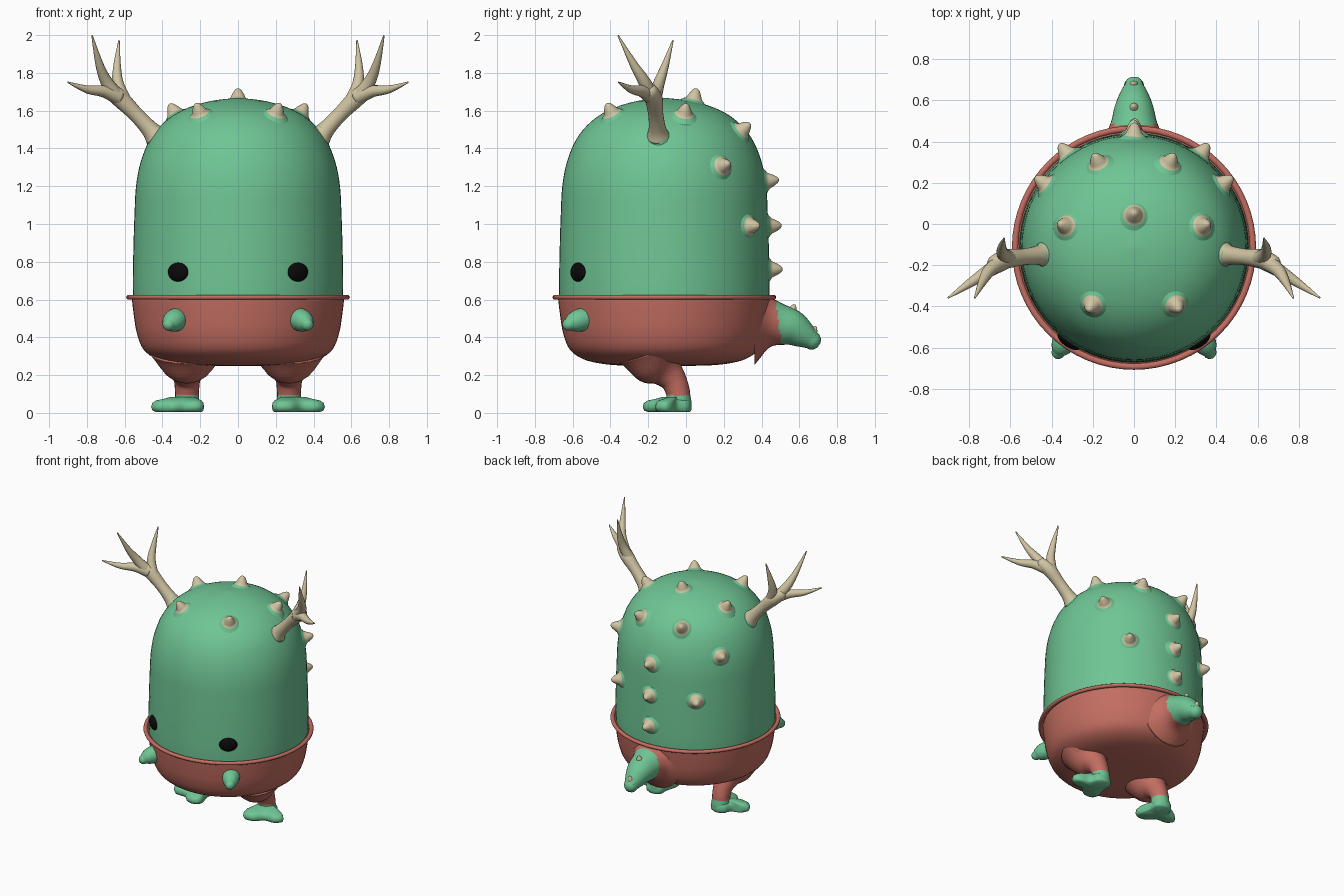
import bpy, bmesh, math
from mathutils import Vector
from mathutils.bvhtree import BVHTree

if "Cube" in bpy.data.objects:
    bpy.data.objects.remove(bpy.data.objects["Cube"])


def material(name, rgb):
    m = bpy.data.materials.new(name)
    m.use_nodes = True
    m.diffuse_color = (*rgb, 1)
    bsdf = m.node_tree.nodes["Principled BSDF"]
    bsdf.inputs["Base Color"].default_value = (*rgb, 1)
    bsdf.inputs["Roughness"].default_value = 0.7
    return m


GREEN = material("skin green", (0.16, 0.56, 0.30))
RED = material("trouser red", (0.55, 0.155, 0.12))
BONE = material("bone", (0.63, 0.55, 0.36))
BLACK = material("eye black", (0.003, 0.003, 0.003))
CY = -0.115  # y of the body's axis


def smooth_path(points, steps=5, closed=False):
    """Catmull-Rom curve through points of any dimension."""
    p = [Vector(q) for q in points]
    n = len(p)
    out = []
    for i in range(n if closed else n - 1):
        if closed:
            a, b, c, d = (p[(i + k) % n] for k in (-1, 0, 1, 2))
        else:
            a, b, c, d = p[max(i - 1, 0)], p[i], p[i + 1], p[min(i + 2, n - 1)]
        for s in range(steps):
            t = s / steps
            out.append(0.5 * (2 * b + (c - a) * t + (2 * a - 5 * b + 4 * c - d) * t * t
                              + (3 * b - a - 3 * c + d) * t ** 3))
    if not closed:
        out.append(p[-1])
    return out


def loft(name, rings, mats, rule=None):
    """Skin a list of rings, close both ends, colour the faces by a rule."""
    bm = bmesh.new()
    loops = [[bm.verts.new(v) for v in ring] for ring in rings]
    n = len(loops[0])
    for a, b in zip(loops, loops[1:]):
        for i in range(n):
            j = (i + 1) % n
            bm.faces.new((a[i], a[j], b[j], b[i]))
    for ring in (loops[0], loops[-1]):
        tip = bm.verts.new(sum((v.co for v in ring), Vector()) / n)
        for i in range(n):
            bm.faces.new((ring[i], ring[(i + 1) % n], tip))
    bmesh.ops.recalc_face_normals(bm, faces=bm.faces)
    for f in bm.faces:
        f.smooth = True
        if rule:
            f.material_index = int(rule(f.calc_center_median()))
    mesh = bpy.data.meshes.new(name)
    bm.to_mesh(mesh)
    bm.free()
    for m in mats:
        mesh.materials.append(m)
    ob = bpy.data.objects.new(name, mesh)
    bpy.context.collection.objects.link(ob)
    return ob


def circle(centre, u, v, r, n):
    angles = [2 * math.pi * i / n for i in range(n)]
    return [centre + r * (math.cos(a) * u + math.sin(a) * v) for a in angles]


def lathe(name, profile, mats, rule=None, origin=(0, 0, 0), axis=(0, 0, 1), n=64, steps=4):
    """Turn a (radius, height) profile around an axis."""
    axis = Vector(axis).normalized()
    u = axis.orthogonal().normalized()
    v = axis.cross(u)
    rings = [circle(Vector(origin) + axis * h, u, v, max(r, 0.001), n)
             for r, h in smooth_path(profile, steps)]
    return loft(name, rings, mats, rule)


def tube(name, points, mats, rule=None, side=1, n=20):
    """Round limb through (x, y, z, radius) points with a domed tip."""
    path = smooth_path([(x * side, y, z, r) for x, y, z, r in points])
    pos = [q.xyz for q in path]
    rad = [q.w for q in path]
    end = (pos[-1] - pos[-2]).normalized()
    r0, p0 = rad[-1], pos[-1]
    for k in (0.35, 0.7, 0.95):
        pos.append(p0 + end * r0 * k)
        rad.append(r0 * math.sqrt(1 - k * k))
    rings, u = [], Vector((1, 0.3, 0))
    for i, p in enumerate(pos):
        t = (pos[min(i + 1, len(pos) - 1)] - pos[max(i - 1, 0)]).normalized()
        u = (u - t * u.dot(t)).normalized()
        rings.append(circle(p, u, t.cross(u), rad[i], n))
    return loft(name, rings, mats, rule)


# Body dome and trousers
body = lathe("body", [(0.555, 0.59), (0.557, 0.7), (0.553, 0.9), (0.548, 1.05), (0.54, 1.2),
                      (0.515, 1.33), (0.465, 1.45), (0.39, 1.54), (0.29, 1.605),
                      (0.15, 1.65), (0, 1.668)], [GREEN], origin=(0, CY, 0))
lathe("trousers", [(0, 0.25), (0.2, 0.25), (0.33, 0.26), (0.43, 0.285), (0.5, 0.335),
                   (0.535, 0.42), (0.552, 0.52), (0.562, 0.605)], [RED], origin=(0, CY, 0))
rim = [(0.577 + 0.015 * math.cos(a), 0.612 + 0.013 * math.sin(a))
       for a in (math.pi * k / 6 for k in range(-6, 7))]
lathe("waistband", rim, [RED], origin=(0, CY, 0), steps=1)

surface = BVHTree.FromObject(body, bpy.context.evaluated_depsgraph_get())


def spike(name, point, normal, size=1.0):
    profile = [(0.085, -0.015), (0.058, 0.004), (0.043, 0.016), (0.033, 0.036),
               (0.02, 0.058), (0.01, 0.068), (0, 0.071)]
    normal = Vector(normal).normalized()
    lathe(name, [(r * size, h * size) for r, h in profile], [GREEN, BONE],
          lambda c: (c - Vector(point)).dot(normal) > 0.009 * size,
          point, normal, n=20, steps=3)


# Spikes over the head and down the back
for p in [(0, 0.05, 1.69), (0, 0.45, 1.23), (0, 0.46, 0.99), (0, 0.46, 0.76)]:
    spot, normal, _, _ = surface.find_nearest(Vector(p))
    spike("middle_spike", spot, normal)
for side, tag in ((1, "left"), (-1, "right")):
    for x, y, z in [(0.2, -0.39, 1.58), (0.33, -0.01, 1.58), (0.17, 0.29, 1.49),
                    (0.44, 0.2, 1.31), (0.34, 0.36, 0.99)]:
        spot, normal, _, _ = surface.find_nearest(Vector((x * side, y, z)))
        spike(tag + "_spike", spot, normal)

    # Antler with three tines
    tube(tag + "_antler_socket", [(0.38, -0.14, 1.40, 0.1), (0.42, -0.145, 1.45, 0.075),
                                  (0.45, -0.15, 1.485, 0.05)], [GREEN], side=side)
    tube(tag + "_antler_stem", [(0.435, -0.148, 1.465, 0.062), (0.47, -0.152, 1.505, 0.046),
                                (0.54, -0.16, 1.58, 0.04), (0.62, -0.17, 1.66, 0.047),
                                (0.67, -0.19, 1.7, 0.042)], [BONE], side=side)
    for tine in ([(0.60, -0.17, 1.65, 0.038), (0.635, -0.145, 1.74, 0.031),
                  (0.64, -0.11, 1.84, 0.02), (0.63, -0.07, 1.97, 0.004)],
                 [(0.64, -0.18, 1.67, 0.042), (0.70, -0.225, 1.76, 0.032),
                  (0.735, -0.28, 1.85, 0.021), (0.772, -0.358, 1.996, 0.004)],
                 [(0.63, -0.18, 1.67, 0.042), (0.71, -0.23, 1.702, 0.032),
                  (0.80, -0.29, 1.713, 0.021), (0.9, -0.357, 1.75, 0.004)]):
        tube(tag + "_antler_tine", tine, [BONE], side=side, n=14)

    # Eye, a shallow oval lying on the body
    out = Vector((0.32 * side, -0.46, 0)).normalized()
    across = Vector((-out.y, out.x, 0))
    up = Vector((0, 0, 1))
    eye_at = Vector((0, CY, 0.745)) + out * 0.553
    rings = []
    for k in range(7):
        a = math.pi / 2 * k / 6.2
        rings.append(circle(eye_at + out * 0.028 * math.sin(a), across * 1.25, up,
                            0.051 * math.cos(a), 28))
    loft(tag + "_eye", rings, [BLACK])

    # Stubby arm
    tube(tag + "_arm", [(0.30, -0.50, 0.505, 0.06), (0.335, -0.565, 0.49, 0.06),
                        (0.355, -0.60, 0.478, 0.05), (0.367, -0.622, 0.468, 0.033)],
         [GREEN], side=side)

    # Leg flaring into the trousers, green at the ankle
    tube(tag + "_leg", [(0.27, -0.16, 0.32, 0.2), (0.27, -0.14, 0.262, 0.15),
                        (0.27, -0.10, 0.215, 0.092), (0.27, -0.065, 0.17, 0.07),
                        (0.27, -0.045, 0.12, 0.064), (0.27, -0.04, 0.09, 0.063),
                        (0.27, -0.035, 0.03, 0.062), (0.27, -0.035, 0.02, 0.01)],
         [RED, GREEN], lambda c: c.z < 0.092, side)

    # Splayed two-lobed foot
    outline = smooth_path([(0.27, 0.03), (0.33, 0.01), (0.36, -0.05), (0.43, -0.075),
                           (0.46, -0.115), (0.42, -0.16), (0.34, -0.165), (0.28, -0.22),
                           (0.21, -0.225), (0.18, -0.18), (0.205, -0.08), (0.21, 0.0)],
                          4, closed=True)
    ankle = Vector((0.27, -0.035))
    rings = []
    for s, z in [(0.85, 0.004), (0.96, 0.012), (1, 0.03), (0.97, 0.052),
                 (0.86, 0.066), (0.65, 0.074), (0.45, 0.085)]:
        ring = [ankle + (q - ankle) * s for q in outline]
        rings.append([Vector((q.x * side, q.y, z)) for q in ring])
    loft(tag + "_foot", rings, [GREEN])

# Tail, trouser-coloured at the root
tube("tail", [(0, 0.36, 0.475, 0.22), (0, 0.43, 0.475, 0.145), (0, 0.49, 0.468, 0.113),
              (0, 0.56, 0.45, 0.096), (0, 0.62, 0.415, 0.073), (0, 0.665, 0.385, 0.05)],
     [RED, GREEN], lambda c: c.y + 0.12 * (c.z - 0.47) > 0.492, n=28)
spike("tail_spike", (0, 0.562, 0.538), (0, 0.35, 1), 0.55)
spike("tail_spike", (0, 0.67, 0.425), (0, 0.5, 1), 0.55)
